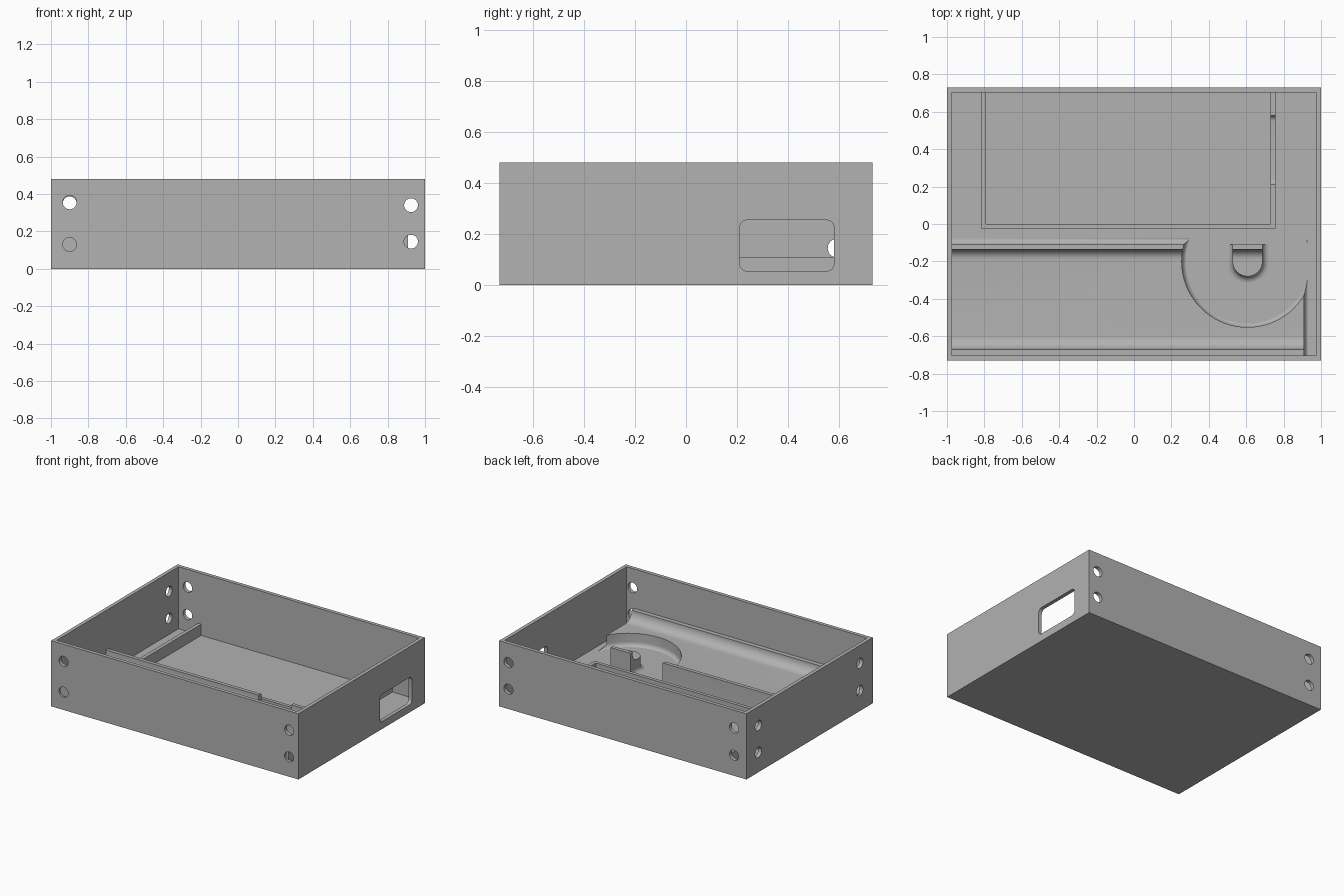
import bpy, bmesh
from math import sin, cos, pi
from mathutils import Vector

cube = bpy.data.objects.get("Cube")
if cube:
    bpy.data.objects.remove(cube)

grey = bpy.data.materials.new("plain grey")
grey.use_nodes = True
colour = (0.445, 0.445, 0.445, 1)
grey.diffuse_color = colour
grey.node_tree.nodes["Principled BSDF"].inputs["Base Color"].default_value = colour

X, Y, H = 1.0, 0.73, 0.48       # half length, half depth, height
WALL = 0.027
FLOOR = 0.027
SUNK = FLOOR - 0.004            # cutters stop just below the floor
COVE = 0.035


def finish(name, bm):
    bmesh.ops.recalc_face_normals(bm, faces=bm.faces)
    mesh = bpy.data.meshes.new(name)
    bm.to_mesh(mesh)
    bm.free()
    mesh.materials.append(grey)
    obj = bpy.data.objects.new(name, mesh)
    bpy.context.collection.objects.link(obj)
    return obj


def loft(name, loops):
    """Solid through a stack of closed loops with equal point counts."""
    bm = bmesh.new()
    rings = [[bm.verts.new(p) for p in loop] for loop in loops]
    for a, b in zip(rings, rings[1:]):
        for i in range(len(a)):
            j = (i + 1) % len(a)
            bm.faces.new((a[i], a[j], b[j], b[i]))
    bm.faces.new(rings[0])
    bm.faces.new(rings[-1])
    return finish(name, bm)


def prism(name, points, direction):
    d = Vector(direction)
    return loft(name, [points, [Vector(p) + d for p in points]])


def box(name, x0, x1, y0, y1, z0, z1):
    base = [(x0, y0, z0), (x1, y0, z0), (x1, y1, z0), (x0, y1, z0)]
    return prism(name, base, (0, 0, z1 - z0))


def arc(cx, cy, r, start, end, n=10):
    step = (end - start) / n
    return [(cx + r * cos(start + i * step), cy + r * sin(start + i * step))
            for i in range(n + 1)]


def boolean(obj, cutters, operation="DIFFERENCE"):
    for c in cutters:
        mod = obj.modifiers.new("cut", "BOOLEAN")
        mod.operation = operation
        mod.solver = "EXACT"
        mod.object = c
    bpy.context.view_layer.update()
    graph = bpy.context.evaluated_depsgraph_get()
    mesh = bpy.data.meshes.new_from_object(obj.evaluated_get(graph))
    obj.modifiers.clear()
    obj.data = mesh
    for c in cutters:
        bpy.data.objects.remove(c)


def hole(side, along, z):
    """Round screw hole cutter through one wall."""
    ring = arc(along, z, 0.037, 0, 2 * pi, 32)[:-1]
    if side == "left_end":
        return prism("hole", [(-X - 0.05, a, b) for a, b in ring], (0.1, 0, 0))
    y = -Y if side == "front" else Y
    return prism("hole", [(a, y - 0.05, b) for a, b in ring], (0, 0.1, 0))


def window():
    """Rounded slot cutter through the right end and the rib behind it."""
    y0, y1, z0, z1, r = 0.21, 0.58, 0.055, 0.255, 0.03
    pts = (arc(y1 - r, z1 - r, r, 0, pi / 2, 6) + arc(y0 + r, z1 - r, r, pi / 2, pi, 6)
           + arc(y0 + r, z0 + r, r, pi, 1.5 * pi, 6)
           + arc(y1 - r, z0 + r, r, 1.5 * pi, 2 * pi, 6))
    return prism("window", [(0.65, a, b) for a, b in pts], (0.5, 0, 0))


# Open tray with screw holes and an end window
tray = box("tray", -X, X, -Y, Y, 0, H)
holes = [("front", -0.9, 0.355), ("front", -0.9, 0.13),
         ("front", 0.925, 0.34), ("front", 0.925, 0.145),
         ("back", -0.9, 0.35), ("back", -0.9, 0.15),
         ("back", 0.925, 0.34), ("back", 0.925, 0.145),
         ("left_end", 0.592, 0.342), ("left_end", 0.592, 0.145),
         ("left_end", -0.58, 0.35), ("left_end", -0.58, 0.15)]
inside = box("inside", -X + WALL, X - WALL, -Y + WALL, Y - WALL, FLOOR, H + 0.2)
boolean(tray, [inside, window()] + [hole(*h) for h in holes])

# Low ribs around the rear compartment
RIB = 0.11
back = Y - WALL / 2
rib_floor = FLOOR - 0.01
outline = [(-0.817, back), (-0.817, -0.025), (0.757, -0.025), (0.757, back),
           (0.73, back), (0.73, 0), (-0.79, 0), (-0.79, back)]
ribs = prism("compartment_ribs", [(x, y, rib_floor) for x, y in outline],
             (0, 0, RIB - rib_floor))
boolean(ribs, [window()])

# Channel cross-section: upright rib, rounded trough, front ledge
TROUGH, TOP = 0.12, 0.193
base = FLOOR - 0.012
trough = ([(-0.11, TOP), (-0.137, TOP)]
          + arc(-0.187, TROUGH + 0.05, 0.05, 0, -pi / 2)
          + arc(-0.6, TROUGH + 0.07, 0.07, -pi / 2, -pi)
          + [(-0.67, TOP), (-Y + WALL / 2, TOP), (-Y + WALL / 2, base)])
back_cove = [(-0.11 + COVE, base)] + arc(-0.11 + COVE, FLOOR + COVE, COVE, 1.5 * pi, pi)


def channel(name, section, x0, x1):
    return prism(name, [(x0, y, z) for y, z in section], (x1 - x0, 0, 0))


block = channel("channel_block", trough + back_cove, -X + WALL / 2, X - WALL / 2)

# Round pocket and clear right end, both with coved bottoms
CX, CY, R = 0.607, -0.2, 0.352
levels = arc(R - COVE, SUNK + COVE, COVE, -pi / 2, 0) + [(R, H)]
pocket = loft("pocket", [[(x, y, z) for x, y in arc(CX, CY, r, 0, 2 * pi, 72)[:-1]]
                         for r, z in levels])
END = 0.91
end_section = (arc(END + COVE, SUNK + COVE, COVE, pi, 1.5 * pi)
               + [(1.2, SUNK), (1.2, H), (END, H)])
clear_end = prism("clear_end", [(x, -0.9, z) for x, z in end_section], (0, 1.3, 0))
boolean(block, [pocket, clear_end])

# Round-nosed peg in the pocket, with a coved foot
loops = []
for r, z in [(0.08 + COVE, base)] + arc(0.08 + COVE, FLOOR + COVE, COVE, 1.5 * pi, pi) + [(0.08, H)]:
    nose = arc(CX, CY, r, pi, 2 * pi, 32)
    loops.append([(x, y, z) for x, y in [(CX - r, -0.11)] + nose + [(CX + r, -0.11)]])
peg = loft("round_nosed_peg", loops)
section = [(-0.1, base), (-0.1, TOP)] + trough[1:]
boolean(peg, [channel("peg_shape", section, 0.4, 0.8)], "INTERSECT")

# Smooth shading with crisp edges
bpy.ops.object.select_all(action="DESELECT")
for obj in (tray, ribs, block, peg):
    obj.select_set(True)
bpy.context.view_layer.objects.active = tray
bpy.ops.object.shade_smooth_by_angle(angle=0.6)
